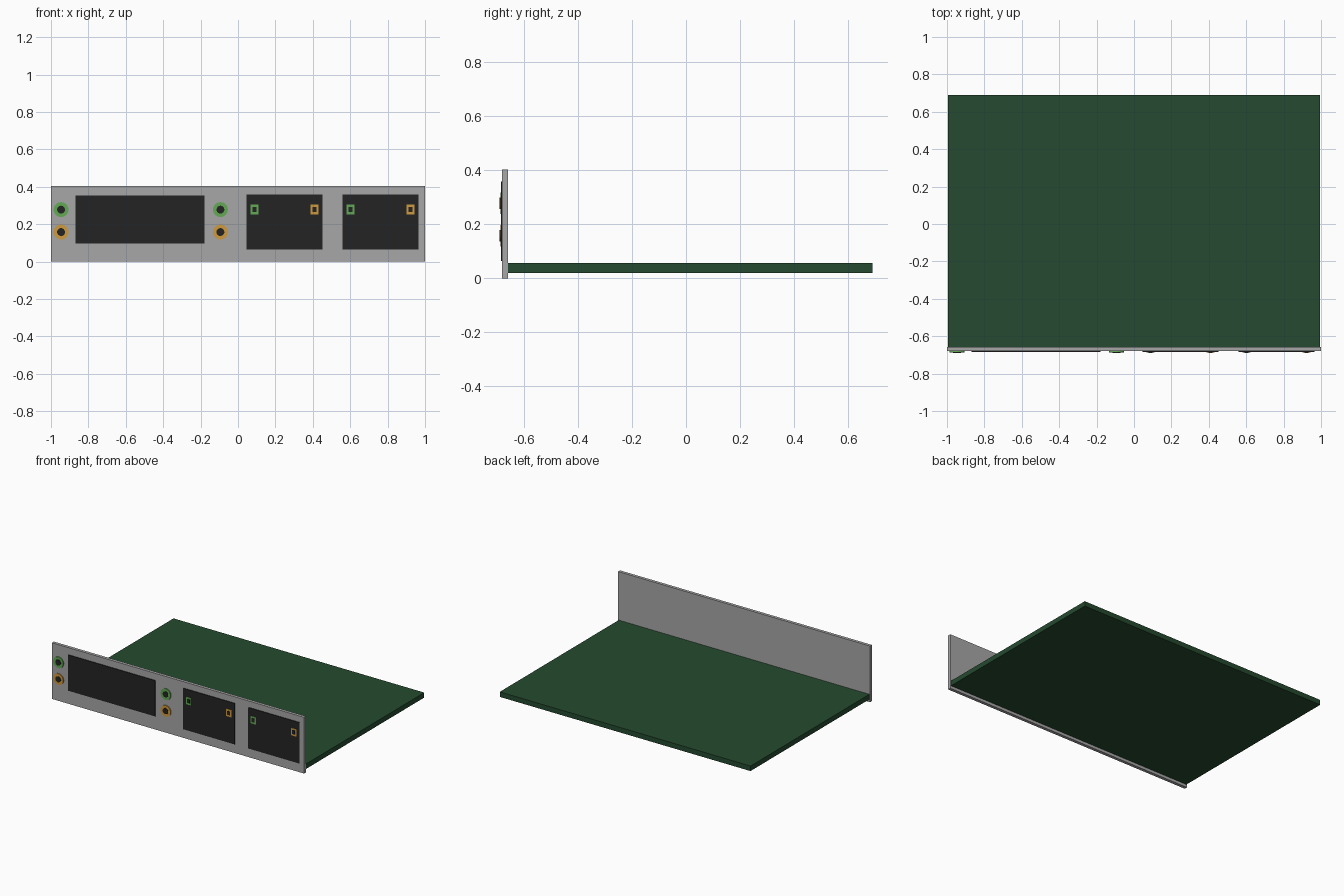
import bpy
import bmesh
from mathutils import Matrix

old = bpy.data.objects.get("Cube")
if old:
    bpy.data.objects.remove(old, do_unlink=True)


def material(name, rgb):
    mat = bpy.data.materials.new(name)
    mat.use_nodes = True
    colour = (*rgb, 1.0)
    mat.diffuse_color = colour
    mat.node_tree.nodes["Principled BSDF"].inputs["Base Color"].default_value = colour
    return mat


METAL = material("grey metal", (0.39, 0.39, 0.39))
BOARD = material("dark green board", (0.018, 0.068, 0.029))
BLACK = material("black plastic", (0.017, 0.017, 0.017))
GREEN = material("green light", (0.125, 0.4, 0.09))
AMBER = material("amber light", (0.62, 0.32, 0.05))


def finish(name, bm, mat):
    mesh = bpy.data.meshes.new(name)
    bm.to_mesh(mesh)
    bm.free()
    mesh.materials.append(mat)
    obj = bpy.data.objects.new(name, mesh)
    bpy.context.collection.objects.link(obj)
    return obj


def box(name, x, y, z, mat):
    """Box given by its (low, high) limits on each axis."""
    bm = bmesh.new()
    bmesh.ops.create_cube(bm, size=1)
    for v in bm.verts:
        for i, (lo, hi) in enumerate((x, y, z)):
            v.co[i] = lo if v.co[i] < 0 else hi
    return finish(name, bm, mat)


def disc(name, x, z, radius, y, mat):
    """Thin round plate facing the front."""
    bm = bmesh.new()
    turn = Matrix.Translation((x, sum(y) / 2, z)) @ Matrix.Rotation(1.5708, 4, "X")
    bmesh.ops.create_cone(bm, cap_ends=True, segments=24, radius1=radius,
                          radius2=radius, depth=y[1] - y[0], matrix=turn)
    return finish(name, bm, mat)


# Circuit board and face plate
FACE = -0.68
box("circuit_board", (-0.995, 0.995), (-0.658, 0.69), (0.02, 0.056), BOARD)
box("face_plate", (-1, 1), (FACE, -0.658), (0, 0.403), METAL)

# Depth layers in front of the face plate
PORT_Y = (-0.685, FACE)
RIM_Y = (-0.687, FACE)
CORE_Y = (-0.69, -0.687)

# Wide port and its round lights
box("wide_port", (-0.869, -0.179), PORT_Y, (0.096, 0.353), BLACK)
for side, x in (("right", -0.946), ("left", -0.094)):
    for kind, z, mat in (("green", 0.278, GREEN), ("amber", 0.158, AMBER)):
        disc(f"{side}_{kind}_round_rim", x, z, 0.04, RIM_Y, mat)
        disc(f"{side}_{kind}_round_core", x, z, 0.021, CORE_Y, BLACK)

# Two square ports, each with a green and an amber light
for side, x in (("inner", 0.045), ("outer", 0.559)):
    box(f"{side}_square_port", (x, x + 0.407), PORT_Y, (0.064, 0.358), BLACK)
    for kind, shift, mat in (("green", 0.043, GREEN), ("amber", 0.363, AMBER)):
        cx = x + shift
        for part, w, h, y, m in (("rim", 0.0215, 0.0265, RIM_Y, mat),
                                 ("core", 0.011, 0.0135, CORE_Y, BLACK)):
            box(f"{side}_{kind}_square_{part}", (cx - w, cx + w), y,
                (0.278 - h, 0.278 + h), m)
